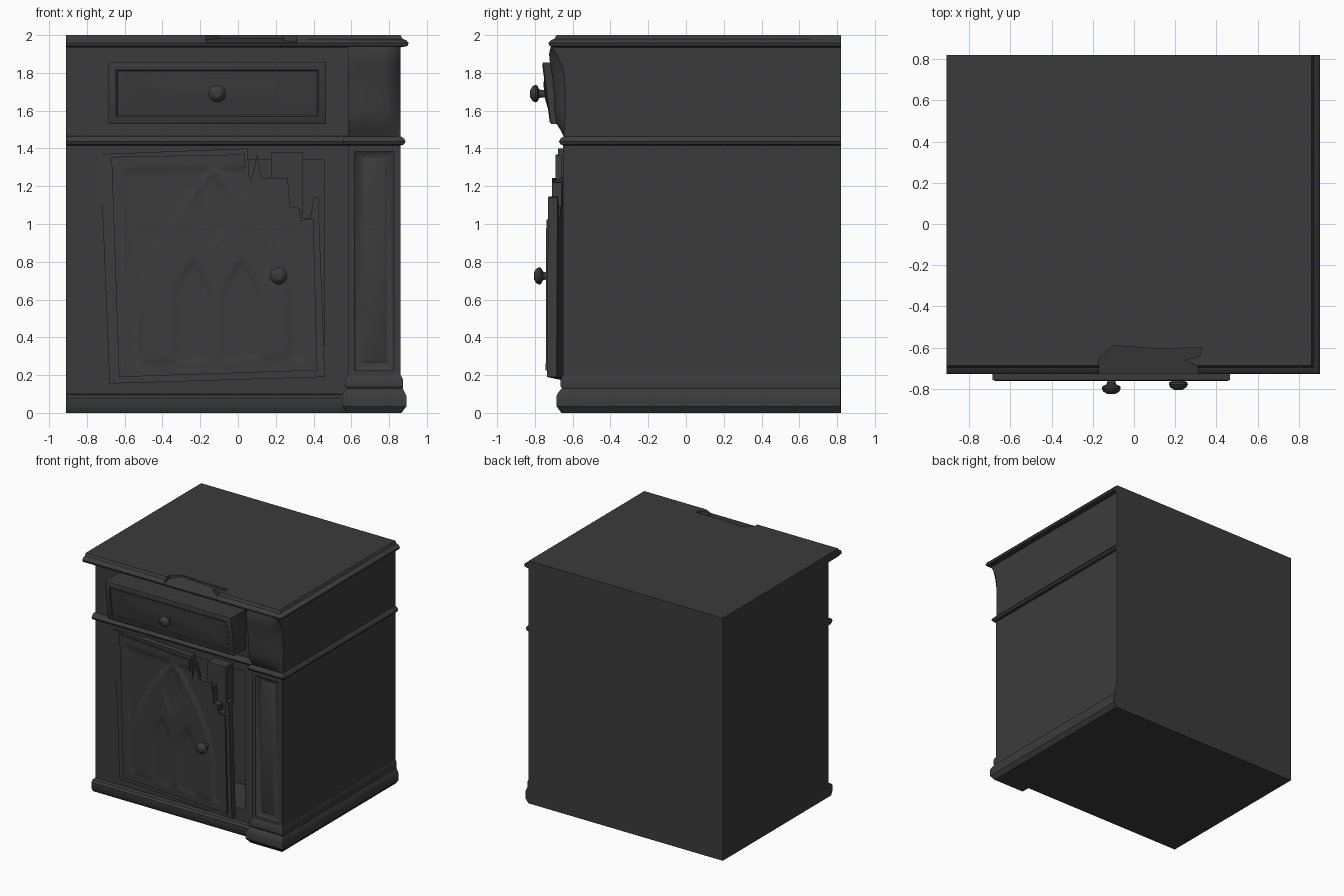
import bpy, bmesh, math
from mathutils import Vector

if "Cube" in bpy.data.objects:
    bpy.data.objects.remove(bpy.data.objects["Cube"])

LEFT, BACK, SIDE, FACE = -0.91, 0.82, 0.86, -0.56
INNER_BACK = BACK - 0.001

charcoal = bpy.data.materials.new("charcoal_wood")
charcoal.use_nodes = True
charcoal.diffuse_color = (0.044, 0.044, 0.044, 1)
charcoal.node_tree.nodes["Principled BSDF"].inputs["Base Color"].default_value = (0.044, 0.044, 0.044, 1)
parts = []


def finish(name, bm):
    bmesh.ops.recalc_face_normals(bm, faces=bm.faces)
    mesh = bpy.data.meshes.new(name)
    bm.to_mesh(mesh)
    bm.free()
    mesh.materials.append(charcoal)
    obj = bpy.data.objects.new(name, mesh)
    bpy.context.collection.objects.link(obj)
    parts.append(obj)
    return obj


def skin(bm, rings):
    """Join rings of equal length into a closed, capped solid."""
    rings = [[bm.verts.new(p) for p in ring] for ring in rings]
    n = len(rings[0])
    for a, b in zip(rings, rings[1:]):
        for i in range(n):
            bm.faces.new((a[i], a[(i + 1) % n], b[(i + 1) % n], b[i]))
    bm.faces.new(rings[0][::-1])
    bm.faces.new(rings[-1])


def loft(name, layers, y1=BACK):
    """Stacked rectangles given as (z, x0, x1, y0)."""
    bm = bmesh.new()
    skin(bm, [[(x0, y0, z), (x1, y0, z), (x1, y1, z), (x0, y1, z)] for z, x0, x1, y0 in layers])
    return finish(name, bm)


def box_bm(x0, x1, y0, y1, z0, z1):
    bm = bmesh.new()
    skin(bm, [[(x0, y0, z), (x1, y0, z), (x1, y1, z), (x0, y1, z)] for z in (z0, z1)])
    bmesh.ops.recalc_face_normals(bm, faces=bm.faces)
    return bm


def plate(name, outline, front, back):
    """Upright plate from an (x, z) outline; front and back give y at x."""
    bm = bmesh.new()
    skin(bm, [[(x, f(x), z) for x, z in outline] for f in (front, back)])
    return finish(name, bm)


def carve_front(bm, steps):
    """Inset the front face repeatedly by (width, depth)."""
    bm.normal_update()
    face = min(bm.faces, key=lambda f: f.calc_center_median().y)
    for width, depth in steps:
        bmesh.ops.inset_region(bm, faces=[face], thickness=width, depth=depth, use_even_offset=True)
    return face


def cut(obj, cutter):
    cutter.hide_render = True
    mod = obj.modifiers.new("cut", "BOOLEAN")
    mod.operation, mod.solver, mod.object = "DIFFERENCE", "EXACT", cutter
    with bpy.context.temp_override(object=obj, active_object=obj):
        bpy.ops.object.modifier_apply(modifier="cut")
    parts.remove(cutter)
    bpy.data.objects.remove(cutter)


def knob(name, x, y, z, r):
    profile = [(0.55, 0.02), (0.42, -0.02), (0.5, -0.035), (0.95, -0.046), (1, -0.056), (0.85, -0.07), (0.4, -0.083)]
    bm = bmesh.new()
    skin(bm, [[(x + r * k * math.cos(t), y + d, z + r * k * math.sin(t))
               for t in (math.tau * i / 20 for i in range(20))] for k, d in profile])
    finish(name, bm)


# Carcass with the cupboard opening
carcass = finish("carcass", box_bm(LEFT, SIDE, FACE, BACK, 0.02, 1.96))
cut(carcass, finish("opening_cutter", box_bm(-0.64, 0.455, -0.8, -0.2, 0.2, 1.34)))

# Plinth, belt and top mouldings, flush on the plain side and the back
loft("plinth", [(z, LEFT, SIDE, y) for z, y in (
    (0, -.59), (.035, -.61), (.08, -.61), (.095, -.595), (.1, FACE))])
loft("belt_moulding", [(z, LEFT, SIDE + o, FACE - .02 - o) for z, o in (
    (1.415, 0), (1.422, .02), (1.437, .027), (1.452, .02), (1.465, 0))])
top = loft("top_board", [(z, LEFT, SIDE + o, -0.685 - o) for z, o in (
    (1.935, 0), (1.942, .038), (1.958, .043), (1.972, .032), (1.98, .012), (2, 0))])

# Splintered notch in the front edge of the top
notch = [(-.17, -.8), (-.17, -.65), (-.1, -.59), (.12, -.605), (.33, -.6), (.32, -.64),
         (.24, -.66), (.31, -.69), (.31, -.8)]
bm = bmesh.new()
skin(bm, [[(x, y, 2.05) for x, y in notch], [(x, y, 1.985 + 0.2 * (y + 0.59)) for x, y in notch]])
cut(top, finish("notch_cutter", bm))

# Corner pilaster standing proud: foot running along the side, fluted shaft, belt
loft("pilaster_foot", [(z, x0, x1, y) for z, x0, x1, y in (
    (0, .58, .865, -.66), (.035, .55, .892, -.685), (.09, .55, .892, -.685), (.11, .56, .882, -.675),
    (.13, .575, .872, -.657), (.142, .568, .874, -.665), (.175, .568, .874, -.665), (.2, .58, .862, -.65))],
    INNER_BACK)
bm = box_bm(.582, .861, -.65, INNER_BACK, .19, 1.42)
carve_front(bm, [(.035, 0), (.018, -.014), (.02, -.003), (.02, .01)])
finish("pilaster_shaft", bm)
loft("pilaster_belt", [(z, .58 - o, SIDE + o, -.645 - o) for z, o in (
    (1.415, 0), (1.422, .02), (1.437, .027), (1.452, .02), (1.465, 0))], INNER_BACK)

# Swelling frieze block whose outer corner is set back
bm = bmesh.new()
skin(bm, [[(.582, y, z), (.78, y, z), (.825, y * .7 + c * .3, z), (.85, y * .2 + c * .8, z),
           (.861, c, z), (.861, INNER_BACK, z), (.582, INNER_BACK, z)] for z, y, c in (
    (1.46, -.645, -.645), (1.49, -.66, -.645), (1.53, -.685, -.642), (1.6, -.695, -.64), (1.7, -.7, -.64),
    (1.79, -.71, -.645), (1.85, -.72, -.66), (1.9, -.725, -.685), (1.94, -.715, -.71))])
finish("pilaster_frieze", bm)

# Tilted, part-open drawer with a hipped raised panel
bm = box_bm(-.685, .465, -.735, -.5, 1.53, 1.855)
face = carve_front(bm, [(.012, .006), (.028, 0), (.006, -.006), (.08, .014)])
for v in face.verts:
    v.co.x = -.11 + (v.co.x + .11) * 0.55
for v in bm.verts:
    if v.co.y < -.65:
        v.co.y -= 0.13 * (v.co.z - 1.69)
finish("drawer", bm)
knob("drawer_knob", -.11, -.742, 1.69, .046)


# Broken door, sagging and swung ajar
def door_front(x):
    return -0.67 - 0.142 * x


plate("door_slab", [(-.73, 1.37), (.05, 1.4), (.06, 1.245), (.265, 1.22), (.275, 1.09), (.325, 1.085),
                    (.328, 1.035), (.385, 1.03), (.4, 1.145), (.425, 1.14), (.46, .19), (-.68, .155)],
      door_front, lambda x: door_front(x) + 0.05)


def ramp(value):
    t = min(max(value, 0), 1)
    return t * t * (3 - 2 * t)


def arch(x, z, centre, half, spring, apex):
    """1 inside a pointed arch, fading to 0 at its edge."""
    t = min(max((z - spring) / (apex - spring), 0), 1)
    return ramp((half * (1 - t ** 1.7) - abs(x - centre)) / 0.05)


def relief(x, z, edge):
    inside = ramp((edge - 0.05) / 0.04)
    height = 0.013 - 0.010 * inside
    height += inside * 0.016 * arch(x, z, -.12, .42, .6, 1.34)
    for centre in (-.24, .015):
        height -= inside * 0.013 * arch(x, z, centre, .12, .6, .83)
    eye = 1 - abs(x + .14) / .12 - ((z - 1.08) / .22) ** 2
    return height - inside * 0.012 * ramp(eye * 2)


def broken_away(x, z):
    limit = 1.24 if x < .26 else 1.08 if x < .32 else 1.02
    return x > .04 and z > limit


N = 72
corners = [Vector(c) for c in ((-.63, .19), (.42, .225), (.39, 1.375), (-.67, 1.355))]
bm = bmesh.new()
grid = []
for j in range(N + 1):
    row = []
    for i in range(N + 1):
        u, v = i / N, j / N
        x, z = corners[0].lerp(corners[1], u).lerp(corners[3].lerp(corners[2], u), v)
        edge = min(u, 1 - u, v, 1 - v) * 1.1
        row.append(bm.verts.new((x, door_front(x) - relief(x, z, edge), z)))
    grid.append(row)
for j in range(N):
    for i in range(N):
        quad = (grid[j][i], grid[j][i + 1], grid[j + 1][i + 1], grid[j + 1][i])
        mid = sum((q.co for q in quad), Vector()) / 4
        if not broken_away(mid.x, mid.z):
            bm.faces.new(quad)
bmesh.ops.delete(bm, geom=[v for v in bm.verts if not v.link_faces], context="VERTS")
rim = bmesh.ops.extrude_edge_only(bm, edges=[e for e in bm.edges if e.is_boundary])
for v in rim["geom"]:
    if isinstance(v, bmesh.types.BMVert):
        v.co.y = door_front(v.co.x) + 0.004
finish("door_carved_panel", bm)
knob("door_knob", .215, -.722, .725, .046)

# Loose board and splinter behind the broken corner
finish("loose_board", box_bm(.175, .345, -.65, -.55, 1.05, 1.38))
plate("door_splinter", [(.06, 1.22), (.13, 1.22), (.125, 1.25), (.1, 1.365), (.085, 1.29)],
      lambda x: -.69, lambda x: -.66)

# Smooth the curved faces, keep the edges crisp
bpy.ops.object.select_all(action="DESELECT")
for obj in parts:
    obj.select_set(True)
bpy.context.view_layer.objects.active = carcass
bpy.ops.object.shade_smooth_by_angle(angle=math.radians(32))
